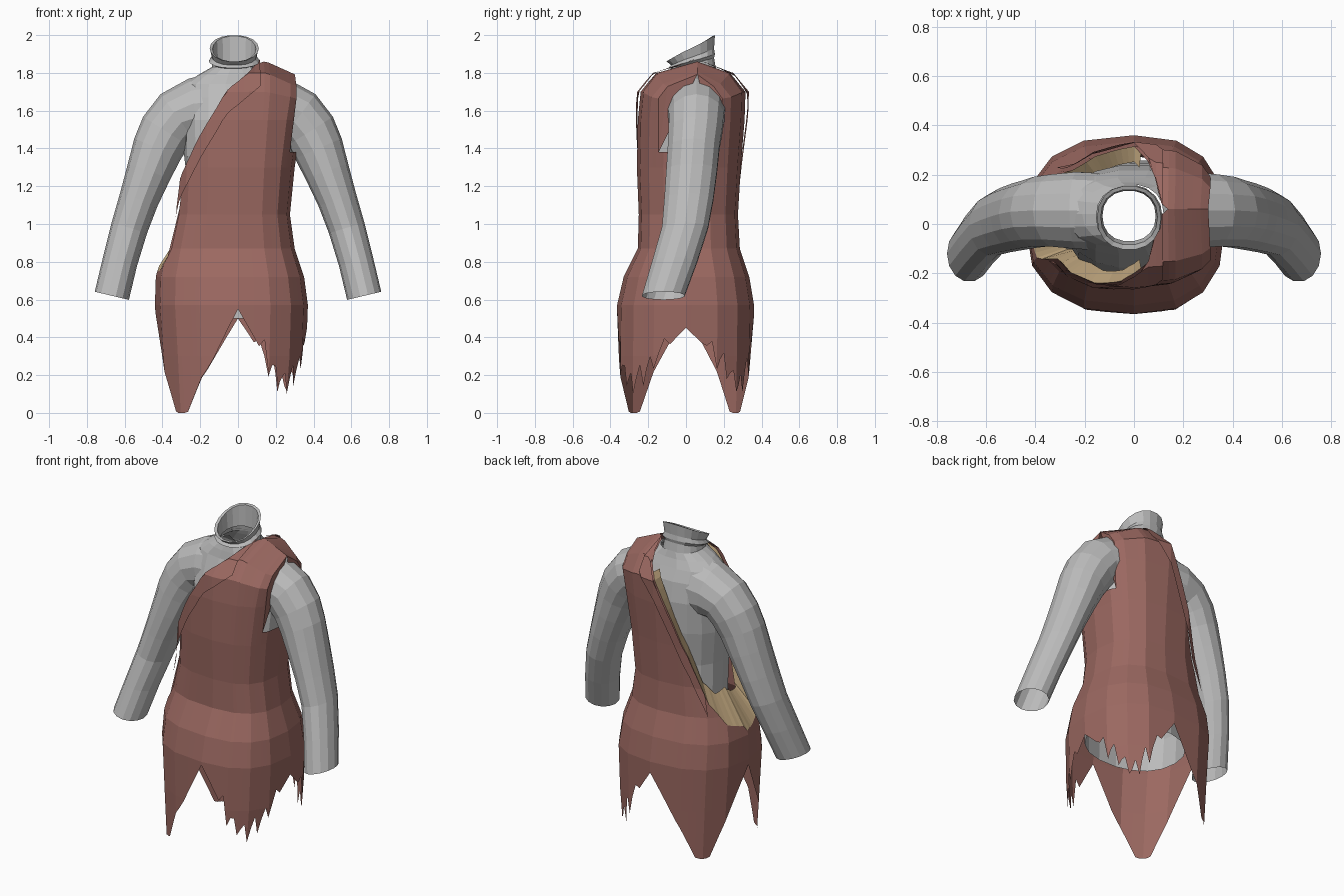
import bpy, bmesh, math, random
from mathutils import Vector

if "Cube" in bpy.data.objects:
    bpy.data.objects.remove(bpy.data.objects["Cube"])

random.seed(4)


def material(name, rgb):
    m = bpy.data.materials.new(name)
    m.diffuse_color = (*rgb, 1)
    m.use_nodes = True
    m.node_tree.nodes["Principled BSDF"].inputs["Base Color"].default_value = m.diffuse_color
    return m


GREY = material("grey_body", (0.50, 0.50, 0.50))
RED = material("rust_cloth", (0.33, 0.14, 0.12))
TAN = material("tan_lining", (0.58, 0.42, 0.23))


def grid_object(name, rows, mat, closed=False, outward=False):
    """Skin a list of point rows; coincident points are merged."""
    bm = bmesh.new()
    verts = {}

    def vert(p):
        key = tuple(round(c, 3) for c in p)
        if key not in verts:
            verts[key] = bm.verts.new(p)
        return verts[key]

    for a, b in zip(rows, rows[1:]):
        if a is None or b is None:
            continue
        n = len(a)
        for i in range(n if closed else n - 1):
            j = (i + 1) % n
            quad = list(dict.fromkeys(vert(p) for p in (a[i], a[j], b[j], b[i])))
            if len(quad) > 2 and not bm.faces.get(quad):
                bm.faces.new(quad)
    bmesh.ops.recalc_face_normals(bm, faces=bm.faces[:])
    if outward:                          # open cloth: face away from the z axis
        for f in bm.faces:
            c = f.calc_center_median()
            f.normal_update()
            if f.normal.dot(Vector((c.x, c.y, 0.3))) < 0:
                f.normal_flip()
    me = bpy.data.meshes.new(name)
    bm.to_mesh(me)
    bm.free()
    me.materials.append(mat)
    ob = bpy.data.objects.new(name, me)
    bpy.context.collection.objects.link(ob)
    return ob


def interp(table, t):
    """Linear lookup in rows sorted by their first value."""
    if t <= table[0][0]:
        return table[0][1:]
    for a, b in zip(table, table[1:]):
        if t <= b[0]:
            k = (t - a[0]) / (b[0] - a[0])
            return [u + (v - u) * k for u, v in zip(a[1:], b[1:])]
    return table[-1][1:]


def power(v, e):
    return math.copysign(abs(v) ** e, v)


# ---- torso: open at the bottom and at the neck ----
def oval(cx, rx, yf, yb, zf, zb, n=18):
    pts = []
    for i in range(n):
        a = 2 * math.pi * i / n
        s = math.sin(a)
        y = (yf + yb) / 2 + (yb - yf) / 2 * power(s, 0.9)
        pts.append((cx + rx * power(math.cos(a), 0.9), y, zf + (zb - zf) * (s + 1) / 2))
    return pts


torso = [(0.50, 0.30, -0.24, 0.26), (0.70, 0.31, -0.23, 0.25), (0.92, 0.26, -0.19, 0.21),
         (1.15, 0.26, -0.21, 0.21), (1.36, 0.285, -0.215, 0.235), (1.55, 0.29, -0.18, 0.24),
         (1.67, 0.29, -0.13, 0.22), (1.74, 0.27, -0.10, 0.19), (1.79, 0.20, -0.09, 0.17),
         (1.83, 0.13, -0.08, 0.16)]
grid_object("torso", [oval(-0.01 * (z > 1.7), rx, f, b, z, z) for z, rx, f, b in torso], GREY, True)

# ---- neck: slanted opening with a rolled lip ----
neck = [(0.125, -0.08, 0.16, 1.79, 1.82), (0.115, -0.075, 0.15, 1.82, 1.88),
        (0.135, -0.095, 0.155, 1.825, 1.90), (0.118, -0.08, 0.15, 1.84, 1.93),
        (0.130, -0.105, 0.155, 1.86, 2.00), (0.115, -0.085, 0.14, 1.86, 1.995),
        (0.108, -0.07, 0.135, 1.81, 1.86)]
grid_object("neck", [oval(-0.02, *r) for r in neck], GREY, True)

# ---- arms: x, y, z, in-plane radius, depth radius ----
arm = [(0.14, 0.05, 1.60, 0.20, 0.16), (0.23, 0.055, 1.60, 0.172, 0.16),
       (0.32, 0.055, 1.565, 0.152, 0.15), (0.38, 0.05, 1.49, 0.145, 0.145),
       (0.425, 0.04, 1.40, 0.135, 0.14), (0.47, 0.03, 1.28, 0.12, 0.138),
       (0.525, 0.015, 1.13, 0.105, 0.133), (0.575, -0.005, 0.98, 0.098, 0.125),
       (0.625, -0.06, 0.80, 0.093, 0.122), (0.668, -0.12, 0.62, 0.093, 0.115)]
for side, sx in (("left", 1), ("right", -1)):
    rings = []
    for i, (x, y, z, r, d) in enumerate(arm):
        p, q = arm[max(i - 1, 0)], arm[min(i + 1, len(arm) - 1)]
        t = Vector((q[0] - p[0], 0, q[2] - p[2])).normalized()
        n = Vector((-t.z, 0, t.x))
        ring = []
        for k in range(14):
            a = 2 * math.pi * k / 14
            v = Vector((x, y, z)) + n * (r * math.cos(a)) + Vector((0, d * math.sin(a), 0))
            ring.append((v.x * sx, v.y, v.z))
        rings.append(ring)
    grid_object(side + "_arm", rings, GREY, True)

# ---- tunic shape: z, left, right, front, back radii ----
RINGS = [(0.0, 0.40, 0.33, 0.37, 0.35), (0.30, 0.42, 0.36, 0.37, 0.355),
         (0.57, 0.44, 0.37, 0.365, 0.36), (0.72, 0.435, 0.35, 0.33, 0.335),
         (0.87, 0.40, 0.30, 0.255, 0.285), (1.05, 0.355, 0.275, 0.25, 0.275),
         (1.30, 0.34, 0.30, 0.26, 0.29), (1.55, 0.34, 0.34, 0.255, 0.31),
         (1.70, 0.34, 0.365, 0.24, 0.315), (1.80, 0.33, 0.365, 0.16, 0.24),
         (1.86, 0.33, 0.355, 0.08, 0.14)]
FRONT_EDGE = [(0.70, -0.5), (0.76, -0.41), (0.85, -0.36), (1.0, -0.32), (1.25, -0.29),
              (1.45, -0.20), (1.70, -0.06), (1.86, 0.12)]
BACK_EDGE = [(0.70, -0.5), (0.80, -0.40), (0.95, -0.30), (1.1, -0.24), (1.25, -0.19),
             (1.45, -0.11), (1.70, 0.0), (1.86, 0.12)]
HEM = [(0, .45), (30, .24), (48, .13), (65, .22), (90, .5), (108, .24), (128, 0), (142, 0),
       (162, .28), (180, .53), (198, .28), (218, 0), (232, 0), (254, .27), (270, .55),
       (292, .26), (312, .13), (330, .22), (360, .45)]
COLS = 96
TATTER = [(-0.06, 0.02, 0.08)[i % 3] * random.uniform(0.5, 1.1) for i in range(COLS)]


def surface(deg, z, off=0.0):
    """Point on the 16-sided tunic body, raised over the left shoulder."""
    xl, xr, yf, yb = interp(RINGS, z)

    def corner(i):
        a = math.radians(i * 22.5)
        c, s = power(math.cos(a), 0.8), power(math.sin(a), 0.8)
        return Vector((c * ((xr if c > 0 else xl) + off), s * ((yb if s > 0 else yf) + off), z))

    i = int(deg // 22.5)
    p = corner(i).lerp(corner(i + 1), deg / 22.5 - i)
    k = min(1, max(0, (z - 1.80) / 0.06))
    p.y += (0.06 - p.y) * k
    shoulder = min(1, max(0, (z - 1.6) / 0.2))
    p.z += off * k - 0.45 * shoulder * max(0, p.x - 0.15)
    return p


def top(deg):
    if deg < 31 or deg > 329:
        return 1.38                      # armhole
    edge = BACK_EDGE if deg < 180 else FRONT_EDGE
    z = 1.86
    while z > 0.72 and surface(deg, z).x < interp(edge, z)[0]:
        z -= 0.005
    return z


def hem(deg):
    z = interp(HEM, deg)[0]
    if 12 < deg < 76 or 286 < deg < 348:
        z += TATTER[round(deg * COLS / 360) % COLS]
    return max(0, z)


def cloth(name, mat, off, top_of, bottom_of, keep=lambda d: True):
    rows = []
    for c in range(COLS + 1):
        d = c * 360 / COLS
        if not keep(d):
            rows.append(None)
            continue
        lo, hi = bottom_of(d % 360), top_of(d % 360)
        rows.append([surface(d % 360, min(max(r[0], lo), hi), off) for r in RINGS])
    return grid_object(name, rows, mat, outward=True)


# ---- tunic and its folded neckline ----
cloth("tunic", RED, 0, top, hem)
cloth("neckline_fold", RED, 0.018, lambda d: top(d) + 0.005, lambda d: top(d) - 0.12,
      lambda d: 50 < d < 310 and 1.0 < top(d) < 1.86)

# ---- tan lining: slopes from the open edge up and in to the body ----
lining = []
for c in range(COLS + 1):
    d = c * 360 / COLS
    if 85 <= d <= 275:
        w = max(0, 1 - abs(d - 180) / 75)
        outer = surface(d, top(d))
        k = 0.80 - 0.13 * w
        lining.append([outer, Vector((outer.x * k, outer.y * k, outer.z + 0.22 * w))])
grid_object("side_lining", lining, TAN, outward=True)
